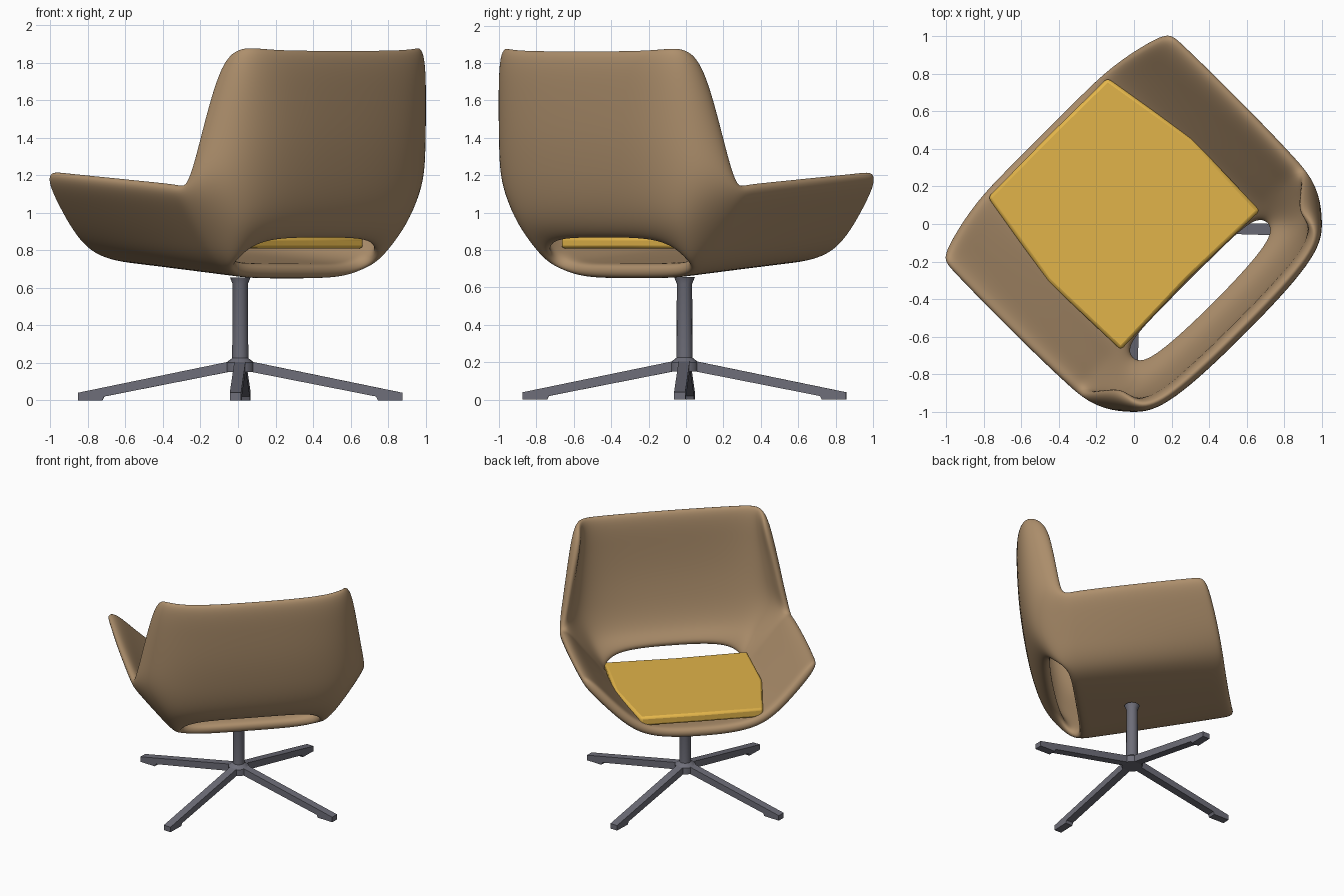
import bpy, bmesh, math
from mathutils import Vector, Matrix

if "Cube" in bpy.data.objects:
    bpy.data.objects.remove(bpy.data.objects["Cube"])


def material(name, rgb):
    mat = bpy.data.materials.new(name)
    mat.use_nodes = True
    mat.diffuse_color = (*rgb, 1)
    mat.node_tree.nodes["Principled BSDF"].inputs["Base Color"].default_value = (*rgb, 1)
    return mat


tan = material("tan_upholstery", (0.42, 0.275, 0.15))
mustard = material("mustard_fabric", (0.78, 0.47, 0.07))
grey = material("grey_metal", (0.155, 0.155, 0.19))


def make_object(name, bm, mat):
    mesh = bpy.data.meshes.new(name)
    bm.to_mesh(mesh)
    bm.free()
    mesh.materials.append(mat)
    obj = bpy.data.objects.new(name, mesh)
    bpy.context.collection.objects.link(obj)
    return obj


def smooth(obj, degrees):
    bpy.ops.object.select_all(action="DESELECT")
    obj.select_set(True)
    bpy.context.view_layer.objects.active = obj
    bpy.ops.object.shade_smooth_by_angle(angle=math.radians(degrees))


# Seat shell: half cage as (side, depth towards the back, height) rows
front_row = [(0, -.69, .73), (.22, -.69, .735), (.43, -.69, .775),
             (.58, -.675, .88), (.73, -.645, 1.03), (.885, -.597, 1.195)]
wing_row = [(0, .42, .645), (.25, .42, .645), (.515, .43, .66),
            (.67, .43, .85), (.79, .44, 1.0), (.875, .45, 1.12),
            (.845, .48, 1.25), (.785, .52, 1.55), (.715, .575, 1.835)]
corner_row = [(.55, .54, .725), (.65, .61, .89), (.745, .65, 1.07),
              (.78, .665, 1.21), (.765, .685, 1.4), (.75, .705, 1.62), (.71, .735, 1.905)]
back_line = [(.635, .845), (.72, .93), (.775, 1.08), (.805, 1.25),
             (.825, 1.42), (.835, 1.62), (.84, 1.872)]


def between(t):
    """Arm row at a fraction of the way to the back, bulging a little sideways."""
    row = []
    for a, b in zip(front_row, wing_row):
        p = Vector(a).lerp(Vector(b), t)
        p.x *= 1 + 0.06 * t * (1 - t)
        row.append(p)
    return row


HOLE = 2      # first level that passes above the opening in the back
pad = [None] * HOLE
rows = [front_row, between(.08), between(.4), between(.75), between(.93), wing_row,
        pad + corner_row,
        pad + [(.55 if k else .43, b - .015, z) for k, (b, z) in enumerate(back_line)],
        pad + [(0, b, z) for b, z in back_line]]

bm = bmesh.new()
grid = [[p and bm.verts.new((p[0], -p[1], p[2])) for p in row] for row in rows]
for r, q in zip(grid, grid[1:]):
    for j in range(min(len(r), len(q)) - 1):
        corners = (r[j], r[j + 1], q[j + 1], q[j])
        if all(corners):
            bm.faces.new(corners)
for f in bm.faces:
    f.smooth = True
shell = make_object("seat_shell", bm, tan)
shell.rotation_euler.z = math.radians(45)
mirror = shell.modifiers.new("mirror", "MIRROR")
mirror.use_clip = True
solid = shell.modifiers.new("thickness", "SOLIDIFY")
solid.thickness = 0.08
solid.offset = -1
sub = shell.modifiers.new("rounding", "SUBSURF")
sub.levels = sub.render_levels = 3

# Seat cushion: outline extruded between two gently sloping planes
side = [(.45, -.65), (.54, -.11), (.525, .425)]
outline = side + [(0, .41)] + [(-s, b) for s, b in reversed(side)] + [(0, -.655)]
bm = bmesh.new()
top = [bm.verts.new((s, -b, .885 - .04 * b)) for s, b in outline]
bottom = [bm.verts.new((s, -b, .82 - .03 * b)) for s, b in outline]
bm.faces.new(top)
bm.faces.new(bottom[::-1])
for i in range(len(top)):
    k = (i + 1) % len(top)
    bm.faces.new((top[i], bottom[i], bottom[k], top[k]))
bmesh.ops.recalc_face_normals(bm, faces=bm.faces)
cushion = make_object("seat_cushion", bm, mustard)
cushion.rotation_euler.z = math.radians(45)
bevel = cushion.modifiers.new("soft_edge", "BEVEL")
bevel.width = 0.018
bevel.segments = 2
smooth(cushion, 35)

# Post with hub and collar, turned from a profile
base_centre = Vector((.012, -.008, 0))
profile = [(0, .15), (.075, .15), (.075, .2), (.043, .225),
           (.041, .62), (.055, .655), (0, .655)]
bm = bmesh.new()
points = [bm.verts.new((r, 0, z)) for r, z in profile]
edges = [bm.edges.new(pair) for pair in zip(points, points[1:])]
bmesh.ops.spin(bm, geom=points + edges, axis=(0, 0, 1), cent=(0, 0, 0),
               angle=math.tau, steps=16, use_duplicate=False)
bmesh.ops.remove_doubles(bm, verts=bm.verts, dist=0.0005)
bmesh.ops.recalc_face_normals(bm, faces=bm.faces)
post = make_object("centre_post", bm, grey)
post.location = base_centre
smooth(post, 30)

# Four sloping legs, each with a foot at its tip
leg_profile = [(.04, .21), (.865, .04), (.865, 0), (.735, 0), (.725, .02), (.04, .155)]
for n, name in enumerate(("left", "back", "right", "front")):
    bm = bmesh.new()
    face = bm.faces.new([bm.verts.new((x, -.03, z)) for x, z in leg_profile])
    new = bmesh.ops.extrude_face_region(bm, geom=[face])["geom"]
    bmesh.ops.translate(bm, vec=(0, .06, 0),
                        verts=[v for v in new if isinstance(v, bmesh.types.BMVert)])
    bmesh.ops.recalc_face_normals(bm, faces=bm.faces)
    bm.transform(Matrix.Rotation(math.radians(90 * n - 1.7), 4, "Z"))
    leg = make_object(name + "_leg", bm, grey)
    leg.location = base_centre
